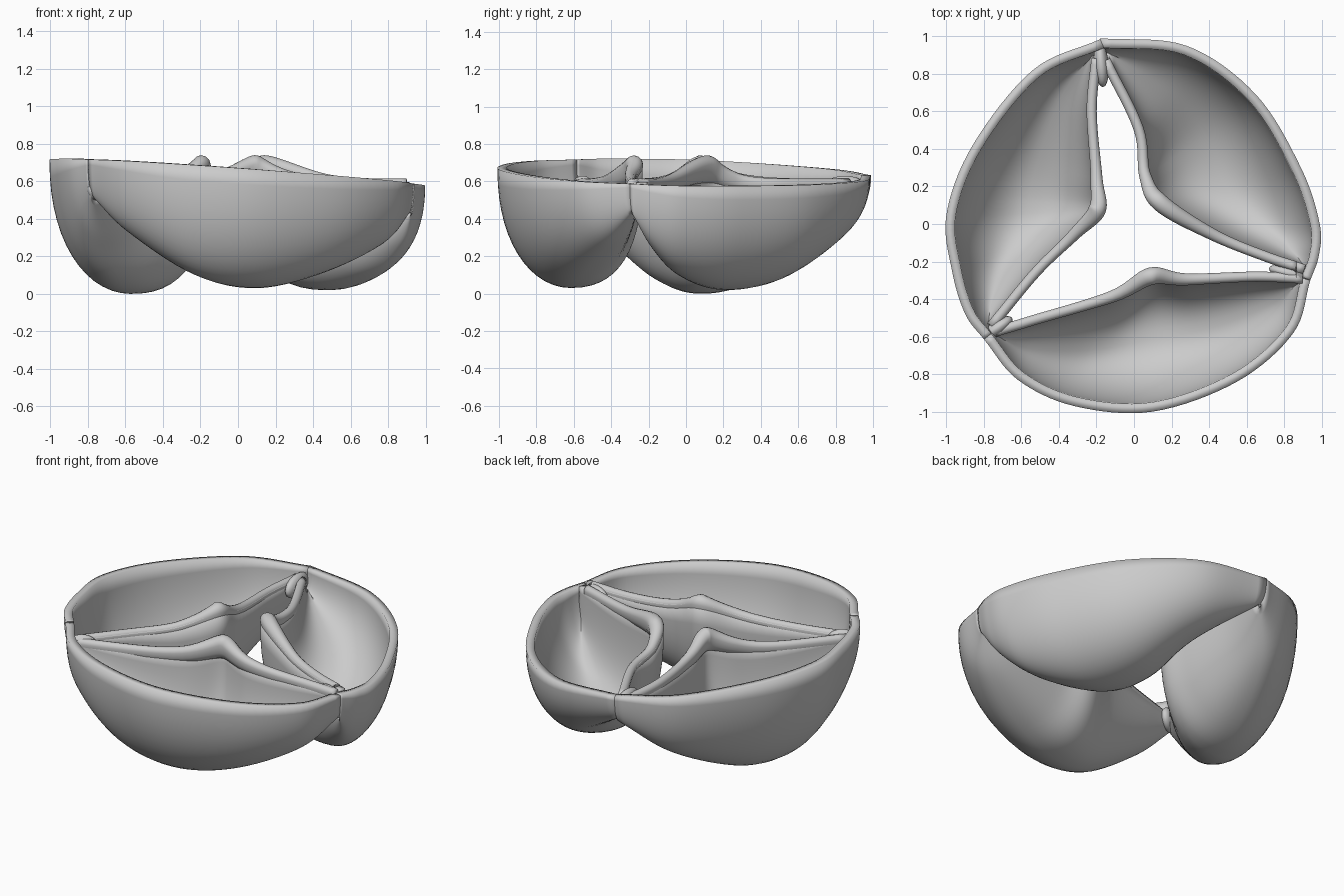
import bpy, bmesh, math
from mathutils import Vector, Matrix

if "Cube" in bpy.data.objects:
    bpy.data.objects.remove(bpy.data.objects["Cube"])


def spline(pts, t):
    """Catmull-Rom through evenly spaced stations, t in 0..1."""
    n = len(pts) - 1
    i = min(int(t * n), n - 1)
    f = t * n - i
    b, c = Vector(pts[i]), Vector(pts[i + 1])
    a = Vector(pts[i - 1]) if i > 0 else b * 2 - c
    d = Vector(pts[i + 2]) if i + 2 <= n else c * 2 - b
    return 0.5 * (2 * b + (c - a) * f + (2 * a - 5 * b + 4 * c - d) * f * f
                  + (3 * b - a - 3 * c + d) * f ** 3)


def rim_z(p):
    return 0.645 - 0.07 * p.x - 0.025 * p.y


def finish(name, bm):
    me = bpy.data.meshes.new(name)
    bm.to_mesh(me)
    bm.free()
    ob = bpy.data.objects.new(name, me)
    bpy.context.collection.objects.link(ob)
    for p in me.polygons:
        p.use_smooth = True
    return ob


def quads(bm, rows, closed=False):
    for a, b in zip(rows, rows[1:]):
        m = len(a)
        for j in range(m if closed else m - 1):
            k = (j + 1) % m
            bm.faces.new((a[j], a[k], b[k], b[j]))


def edge_height(t):
    # central nodule on a gently sagging free edge
    return 0.595 + 0.105 * math.exp(-((t - 0.5) / 0.16) ** 2)


def cusp(name, outer, inner, bottom):
    NU, NV = 48, 28
    # pocket shell: a rounded section from wall rim to free edge
    bm = bmesh.new()
    rows = []
    for i in range(NU + 1):
        t = i / NU
        o, n = spline(outer, t), spline(inner, t)
        zb = max(0.0, spline([(b, 0) for b in bottom], t).x)
        zo, zi = rim_z(o), edge_height(t)
        row = []
        for j in range(NV + 1):
            a = math.pi * j / NV
            c, s = math.cos(a), max(0, math.sin(a))
            if c < 0:                             # inner wall is steeper
                c, s = -abs(c) ** 0.85, s ** 0.8
            k = (1 - c) / 2
            top = zo + (zi - zo) * k
            p = o.lerp(n, k)
            z = top - (top - zb) * s ** 0.92
            row.append(bm.verts.new((p.x, p.y, z)))
        rows.append(row)
    quads(bm, rows)
    shell = finish(name, bm)
    sol = shell.modifiers.new("thickness", 'SOLIDIFY')
    sol.thickness = 0.05
    sol.offset = -1
    bpy.ops.object.select_all(action='DESELECT')
    bpy.context.view_layer.objects.active = shell
    shell.select_set(True)
    bpy.ops.object.shade_smooth_by_angle(angle=math.radians(45))

    # rounded free edge, swelling into the nodule
    bm = bmesh.new()
    rows = []
    for i in range(NU + 1):
        t = i / NU
        c = spline(inner, t)
        tan = spline(inner, min(1, t + .01)) - spline(inner, max(0, t - .01))
        side = Vector((-tan.y, tan.x)).normalized()
        if side.dot(spline(outer, t) - c) < 0:
            side = -side
        r = 0.027 + 0.02 * math.exp(-((t - 0.5) / 0.14) ** 2)
        c = c + side * r * 0.95
        ring = []
        for j in range(12):
            a = math.tau * j / 12
            p = c + side * r * math.cos(a)
            h = 1.0 if math.sin(a) > 0 else 2.2   # long taper into the wall
            ring.append(bm.verts.new((p.x, p.y, edge_height(t) - 0.008 + h * r * math.sin(a))))
        rows.append(ring)
    quads(bm, rows, True)
    bm.faces.new(rows[0])
    bm.faces.new(rows[-1])
    bmesh.ops.recalc_face_normals(bm, faces=bm.faces)
    finish(name + "_free_edge", bm)


def commissure(name, a, b, z):
    # flattened lump joining two neighbouring cusps
    a, b = Vector(a), Vector(b)
    d, m = b - a, (a + b) / 2
    bm = bmesh.new()
    bmesh.ops.create_uvsphere(bm, u_segments=20, v_segments=12, radius=1)
    bm.transform(Matrix.Translation((m.x, m.y, z))
                 @ Matrix.Rotation(math.atan2(d.y, d.x), 4, 'Z')
                 @ Matrix.Diagonal((d.length / 2, 0.04, 0.07, 1)))
    finish(name, bm)


# three cusps, each listed counter-clockwise between its commissures
cusp("left_cusp",
     [(-.18, .985), (-.54, .82), (-.86, .42), (-1, .05), (-.97, -.25), (-.9, -.48), (-.8, -.615)],
     [(-.175, .88), (-.2, .6), (-.17, .25), (-.155, .06), (-.3, -.08), (-.5, -.27), (-.74, -.56)],
     [.46, .24, .05, 0, .08, .27, .5])
cusp("front_cusp",
     [(-.8, -.615), (-.62, -.83), (-.32, -.97), (.1, -1), (.55, -.84), (.85, -.58), (.94, -.3)],
     [(-.75, -.55), (-.55, -.49), (-.13, -.36), (.08, -.235), (.28, -.265), (.65, -.255), (.9, -.265)],
     [.52, .33, .1, .03, .1, .26, .44])
cusp("right_cusp",
     [(.94, -.3), (.985, -.17), (.99, 0), (.89, .3), (.65, .69), (.28, .95), (-.18, .99)],
     [(.9, -.265), (.7, -.2), (.4, -.08), (.11, .08), (.03, .25), (0, .5), (-.175, .86)],
     [.42, .25, .1, .02, .07, .26, .48])

commissure("back_commissure", (-.185, .97), (-.165, .73), .56)
commissure("right_commissure", (.93, -.29), (.72, -.235), .54)
commissure("left_commissure", (-.8, -.605), (-.65, -.5), .56)
